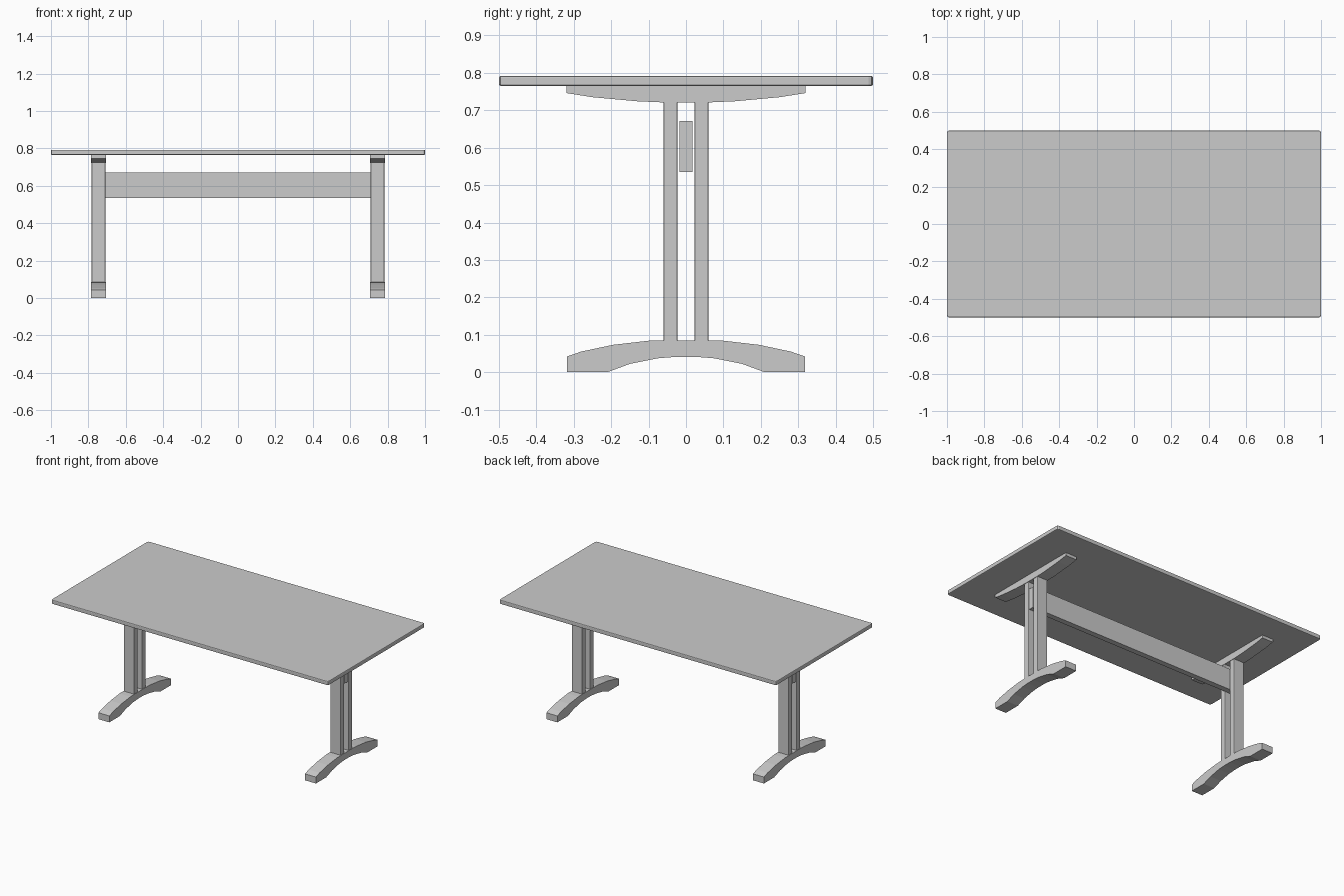
import bpy
import bmesh

cube = bpy.data.objects.get("Cube")
if cube:
    bpy.data.objects.remove(cube)

grey = bpy.data.materials.new("light grey")
grey.use_nodes = True
grey.diffuse_color = (0.6, 0.6, 0.6, 1)
grey.node_tree.nodes["Principled BSDF"].inputs["Base Color"].default_value = (0.6, 0.6, 0.6, 1)


def finish(name, bm):
    bmesh.ops.recalc_face_normals(bm, faces=bm.faces)
    mesh = bpy.data.meshes.new(name)
    bm.to_mesh(mesh)
    bm.free()
    mesh.materials.append(grey)
    obj = bpy.data.objects.new(name, mesh)
    bpy.context.collection.objects.link(obj)
    return obj


def box(name, xs, ys, zs, corner=0, rim=0):
    """Box with optional bevelled vertical corners and rounded rims."""
    bm = bmesh.new()
    bmesh.ops.create_cube(bm, size=1)
    for v in bm.verts:
        v.co = [(a + b) / 2 + c * (b - a) for (a, b), c in zip((xs, ys, zs), v.co)]
    if corner:
        upright = [e for e in bm.edges if abs(e.verts[0].co.z - e.verts[1].co.z) > 1e-4]
        bmesh.ops.bevel(bm, geom=upright, offset=corner, segments=2, profile=0.5, affect='EDGES')
    if rim:
        rims = [e for e in bm.edges if abs(e.verts[0].co.z - e.verts[1].co.z) < 1e-4
                and any(abs(f.normal.z) > 0.9 for f in e.link_faces)]
        bmesh.ops.bevel(bm, geom=rims, offset=rim, segments=2, profile=0.5, affect='EDGES')
    return finish(name, bm)


def extrude_profile(name, half, xs):
    """Mirror a half outline of (y, z) points and extrude it along x."""
    outline = half + [(-y, z) for y, z in reversed(half)]
    bm = bmesh.new()
    face = bm.faces.new([bm.verts.new((xs[0], y, z)) for y, z in outline])
    out = bmesh.ops.extrude_face_region(bm, geom=[face])
    moved = [v for v in out["geom"] if isinstance(v, bmesh.types.BMVert)]
    bmesh.ops.translate(bm, verts=moved, vec=(xs[1] - xs[0], 0, 0))
    return finish(name, bm)


# Table top and the stretcher between the trestles
box("table_top", (-1, 1), (-0.5, 0.5), (0.765, 0.792), corner=0.012, rim=0.005)
box("stretcher", (-0.78, 0.78), (-0.018, 0.018), (0.535, 0.672))

# Half outlines, running from the upper centre round to the lower centre
foot = [(0.06, 0.085), (0.1, 0.084), (0.195, 0.073), (0.28, 0.055), (0.318, 0.042),
        (0.318, 0), (0.21, 0), (0.15, 0.022), (0.075, 0.037), (0.025, 0.041)]
bearer = [(0.32, 0.765), (0.32, 0.746), (0.25, 0.735), (0.13, 0.724), (0.06, 0.721)]

# Trestles: arched foot, two posts and a curved bearer at each end
for side, s in (("left", 1), ("right", -1)):
    xs = sorted((s * 0.706, s * 0.785))
    extrude_profile(side + "_foot", foot, xs)
    extrude_profile(side + "_bearer", bearer, xs)
    for place, t in (("front", -1), ("back", 1)):
        box(f"{side}_{place}_post", sorted((s * 0.709, s * 0.782)),
            sorted((t * 0.023, t * 0.06)), (0.083, 0.722), corner=0.003)
